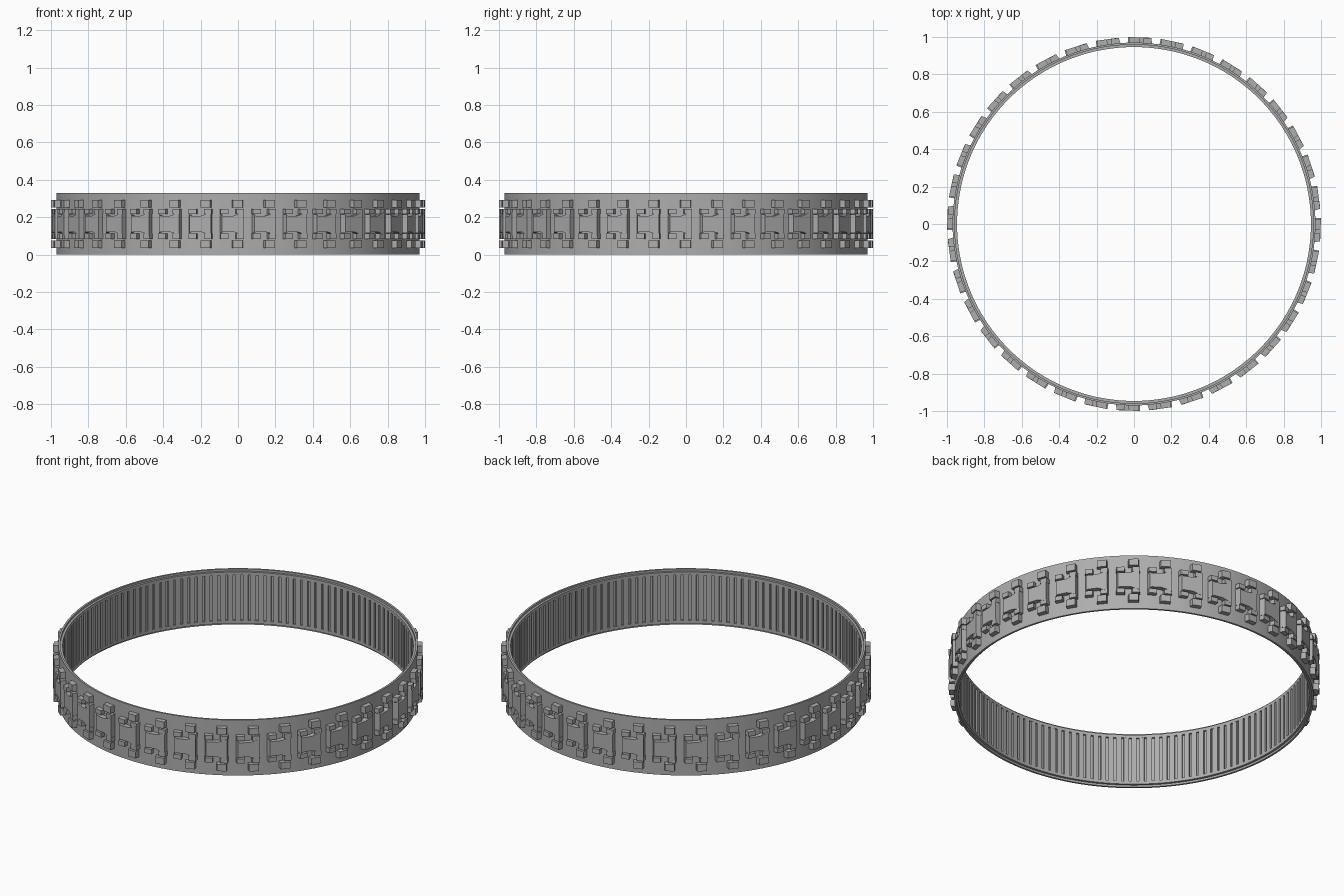
import bpy, bmesh, math
from mathutils import Matrix, Vector

cube = bpy.data.objects.get("Cube")
if cube:
    bpy.data.objects.remove(cube)

HEIGHT = 0.33
MID = HEIGHT / 2
LUGS = 36
RIBS = 144
SEGMENTS = 144

rubber = bpy.data.materials.new("grey_rubber")
rubber.use_nodes = True
rubber.diffuse_color = (0.42, 0.42, 0.42, 1)
rubber.node_tree.nodes["Principled BSDF"].inputs["Base Color"].default_value = (0.42, 0.42, 0.42, 1)


def finish(bm, name, smooth=False):
    bmesh.ops.recalc_face_normals(bm, faces=bm.faces[:])
    mesh = bpy.data.meshes.new(name)
    bm.to_mesh(mesh)
    bm.free()
    mesh.materials.append(rubber)
    obj = bpy.data.objects.new(name, mesh)
    bpy.context.collection.objects.link(obj)
    if smooth:
        bpy.ops.object.select_all(action="DESELECT")
        obj.select_set(True)
        bpy.context.view_layer.objects.active = obj
        bpy.ops.object.shade_smooth_by_angle(angle=math.radians(25))
    return obj


def lathe(name, profile):
    """Spin a closed (radius, height) profile around z."""
    bm = bmesh.new()
    rings = []
    for i in range(SEGMENTS):
        a = math.tau * i / SEGMENTS
        rings.append([bm.verts.new((r * math.cos(a), r * math.sin(a), z)) for r, z in profile])
    n = len(profile)
    for i in range(SEGMENTS):
        p, q = rings[i], rings[(i + 1) % SEGMENTS]
        for k in range(n):
            m = (k + 1) % n
            bm.faces.new((p[k], q[k], q[m], p[m]))
    return finish(bm, name, True)


def add_prism(bm, outline, inner, outer, angle, slope=0.0):
    """Extrude a (tangent, height) outline radially; slope leans the trailing end."""
    turn = Matrix.Rotation(angle, 3, "Z")
    left = min(t for t, z in outline)
    base = [bm.verts.new(turn @ Vector((inner, t, z))) for t, z in outline]
    top = [bm.verts.new(turn @ Vector((outer, t + (slope if t - left < 0.005 else 0), z)))
           for t, z in outline]
    bm.faces.new(base)
    bm.faces.new(top)
    n = len(outline)
    for k in range(n):
        m = (k + 1) % n
        bm.faces.new((base[k], base[m], top[m], top[k]))


def rect(t0, t1, z0, z1):
    return [(t0, z0), (t1, z0), (t1, z1), (t0, z1)]


def lug_row(name, outlines, outer, slope):
    bm = bmesh.new()
    for i in range(LUGS):
        angle = math.tau * i / LUGS - math.radians(2)
        for outline in outlines:
            add_prism(bm, outline, 0.96, outer, angle, slope)
    return finish(bm, name)


def both_sides(t0, t1, low, high):
    """A block and its mirror image across the middle of the band."""
    return [rect(t0, t1, MID + low, MID + high), rect(t0, t1, MID - high, MID - low)]


# Band with stepped inner lips around a recessed wall
lower = [(0.959, 0), (0.959, 0.012), (0.946, 0.012), (0.946, 0.03), (0.958, 0.03)]
upper = [(r, HEIGHT - z) for r, z in reversed(lower)]
lathe("band", [(0.97, 0)] + lower + upper + [(0.97, HEIGHT)])

# Inner gripping ribs
bm = bmesh.new()
for i in range(RIBS):
    add_prism(bm, rect(-0.014, 0.014, 0.03, HEIGHT - 0.03), 0.946, 0.962, math.tau * i / RIBS)
finish(bm, "inner_ribs")

# Central blocks, flared toward the leading end
half = [(-0.064, 0.05), (-0.045, 0.043), (0.01, 0.043), (0.032, 0.05), (0.064, 0.064)]
central = [(t, MID - h) for t, h in half] + [(t, MID + h) for t, h in reversed(half)]
lug_row("central_lugs", [central], 0.998, 0.012)

# Small paired blocks beside the centre
lug_row("inner_side_lugs",
        both_sides(-0.064, -0.016, 0.053, 0.08) + both_sides(0.02, 0.066, 0.053, 0.08),
        0.997, 0.006)

# Shoulder blocks near the band edges
lug_row("shoulder_lugs", both_sides(0.0, 0.06, 0.088, 0.128), 0.998, 0.008)
